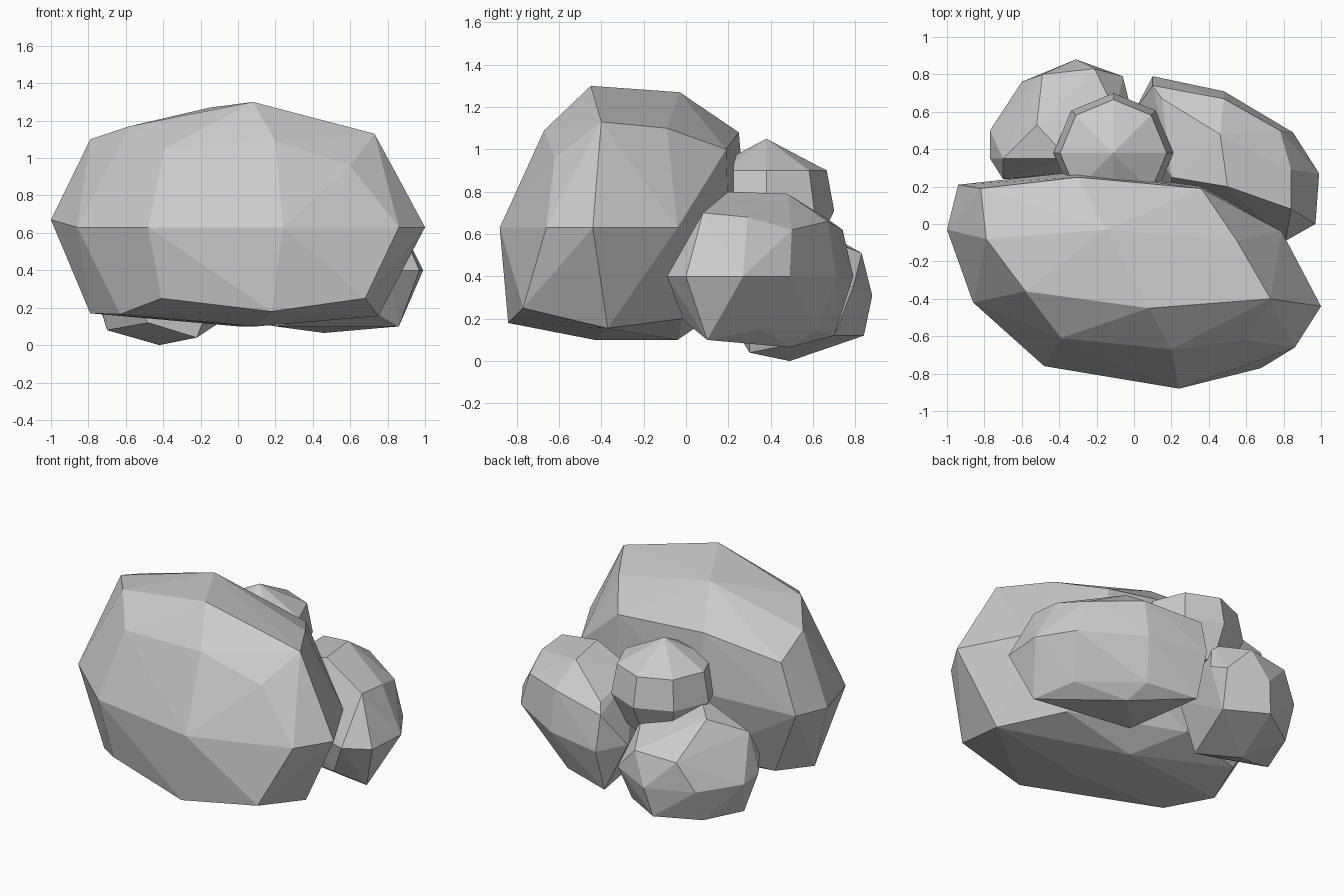
import bpy, bmesh
from math import sin, cos, radians


def rock(name, points):
    """Faceted stone: the convex hull of a few corner points."""
    bm = bmesh.new()
    for p in points:
        bm.verts.new(p)
    res = bmesh.ops.convex_hull(bm, input=bm.verts)
    loose = [v for v in bm.verts if not v.link_faces]
    bmesh.ops.delete(bm, geom=loose, context='VERTS')
    bmesh.ops.recalc_face_normals(bm, faces=bm.faces)
    me = bpy.data.meshes.new(name)
    bm.to_mesh(me)
    bm.free()
    ob = bpy.data.objects.new(name, me)
    bpy.context.collection.objects.link(ob)
    return ob


def ring(cx, cy, z, r, n=8):
    return [(cx + r * cos(radians(360 * i / n)), cy + r * sin(radians(360 * i / n)), z)
            for i in range(n)]


# Large front boulder: crown, shoulder, waist, underside
rock("large_boulder", [
    (.08, -.45, 1.30), (-.15, -.03, 1.27), (-.58, -.36, 1.17), (.73, -.40, 1.13),
    (.55, -.09, 1.10), (-.79, -.08, 1.10), (-.30, .25, 1.08), (.36, .19, 1.0),
    (.20, -.67, 1.09), (-.39, -.61, 1.05), (.60, -.62, .96), (-.82, .19, 1.0),
    (-1, -.03, .67), (-.86, -.42, .63), (-.48, -.76, .63), (.24, -.88, .63),
    (.86, -.66, .63), (1, -.44, .63), (.79, -.04, .63), (.36, .20, .65),
    (-.30, .28, .70), (-.94, .21, .69),
    (-.79, -.20, .17), (-.63, -.48, .165), (-.41, -.70, .25), (.18, -.84, .18),
    (.68, -.77, .25), (.75, -.37, .155), (.10, -.43, .10), (0, -.04, .10),
    (.50, -.02, .20), (-.70, .08, .22), (-.25, .18, .25)])

# Right rear stone
rock("right_stone", [
    (.50, .20, .80), (.46, .48, .79), (.84, .08, .70), (.84, .29, .68),
    (.78, .50, .62), (.48, .67, .66), (.15, .67, .67), (.10, .74, .62), (.20, .25, .70),
    (.81, -.09, .40), (.97, 0, .40), (.99, .27, .40), (.85, .49, .40),
    (.48, .71, .40), (.10, .79, .40), (.0, .60, .40), (.20, .10, .40),
    (.86, .10, .10), (.75, .35, .15), (.42, .62, .145), (.46, .49, .065),
    (.10, .70, .12), (.70, -.01, .19), (.20, .20, .10)])

# Left rear stone
rock("left_stone", [
    (-.52, .53, .68), (-.35, .35, .72), (-.10, .60, .60), (-.70, .35, .58),
    (-.49, .80, .49), (-.21, .83, .51), (-.06, .79, .35), (-.31, .88, .31),
    (-.60, .76, .31), (-.77, .50, .31), (-.77, .35, .33), (-.70, .24, .40),
    (-.03, .67, .40), (-.10, .30, .35), (-.70, .40, .08), (-.48, .25, .12),
    (-.42, .49, 0), (-.22, .30, .04), (-.35, .84, .12), (-.10, .70, .12),
    (-.60, .68, .10)])

# Small stone perched at the rear
c = (-.11, .38)
rock("small_stone", ring(*c, .50, .22) + ring(*c, .71, .32)
     + ring(*c, .90, .285) + [(-.11, .38, 1.05)])
